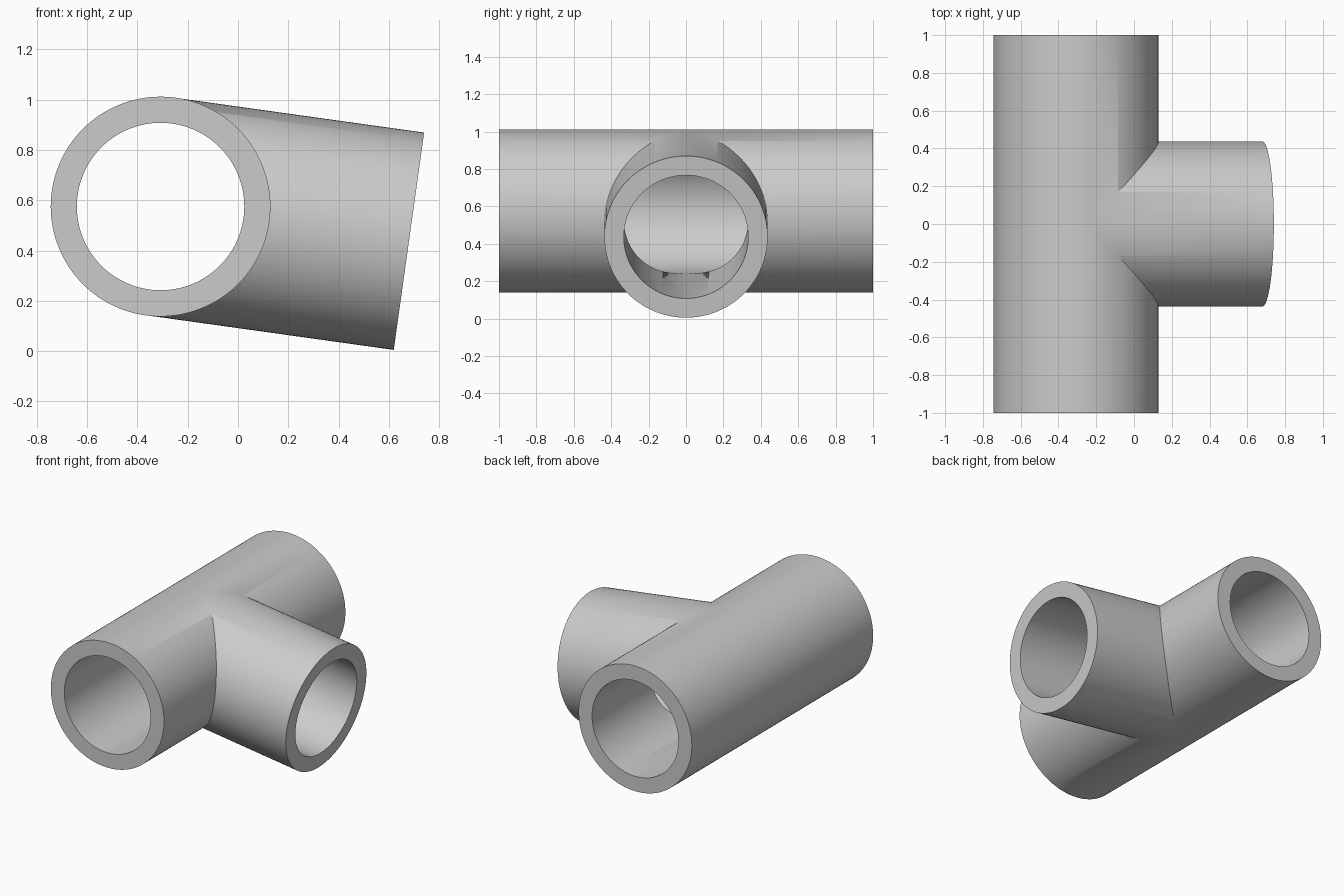
import bpy
import math
from mathutils import Vector

cube = bpy.data.objects.get("Cube")
if cube:
    bpy.data.objects.remove(cube, do_unlink=True)

OUTER, BORE, GAP = 0.437, 0.333, 0.0006
SIDES = 128
hub = Vector((-0.308, 0, 0.575))          # where the two pipe axes meet
branch_end = Vector((0.68, 0, 0.437))     # centre of the branch mouth
branch_dir = (branch_end - hub).normalized()

grey = bpy.data.materials.new("plain grey")
grey.use_nodes = True
colour = (0.6, 0.6, 0.6, 1)
grey.diffuse_color = colour
grey.node_tree.nodes["Principled BSDF"].inputs["Base Color"].default_value = colour


def rod(name, start, end, radius):
    """Solid cylinder running from start to end."""
    axis = end - start
    bpy.ops.mesh.primitive_cylinder_add(
        vertices=SIDES, radius=radius, depth=axis.length, location=(start + end) / 2,
        rotation=axis.to_track_quat('Z', 'Y').to_euler())
    obj = bpy.context.object
    obj.name = name
    obj.data.materials.append(grey)
    return obj


def combine(target, tool, operation):
    """Apply a boolean and discard the tool."""
    tool.hide_render = True
    mod = target.modifiers.new(operation.lower(), 'BOOLEAN')
    mod.operation = operation
    mod.solver = 'EXACT'
    mod.object = tool
    bpy.context.view_layer.objects.active = target
    bpy.ops.object.modifier_apply(modifier=mod.name)
    bpy.data.objects.remove(tool, do_unlink=True)


# Outer skin: straight run along y with a drooping side branch
along = Vector((0, 1, 0))
tee = rod("pipe_tee", hub - along, hub + along, OUTER)
combine(tee, rod("branch", hub, branch_end, OUTER - GAP), 'UNION')

# Bores through the run and out of the branch
combine(tee, rod("run_bore", hub - along * 1.1, hub + along * 1.1, BORE), 'DIFFERENCE')
combine(tee, rod("branch_bore", hub, branch_end + branch_dir * 0.1, BORE - GAP), 'DIFFERENCE')

# Smooth walls, crisp rims and seam
bpy.ops.object.select_all(action='DESELECT')
tee.select_set(True)
bpy.context.view_layer.objects.active = tee
bpy.ops.object.shade_smooth_by_angle(angle=math.radians(30))
